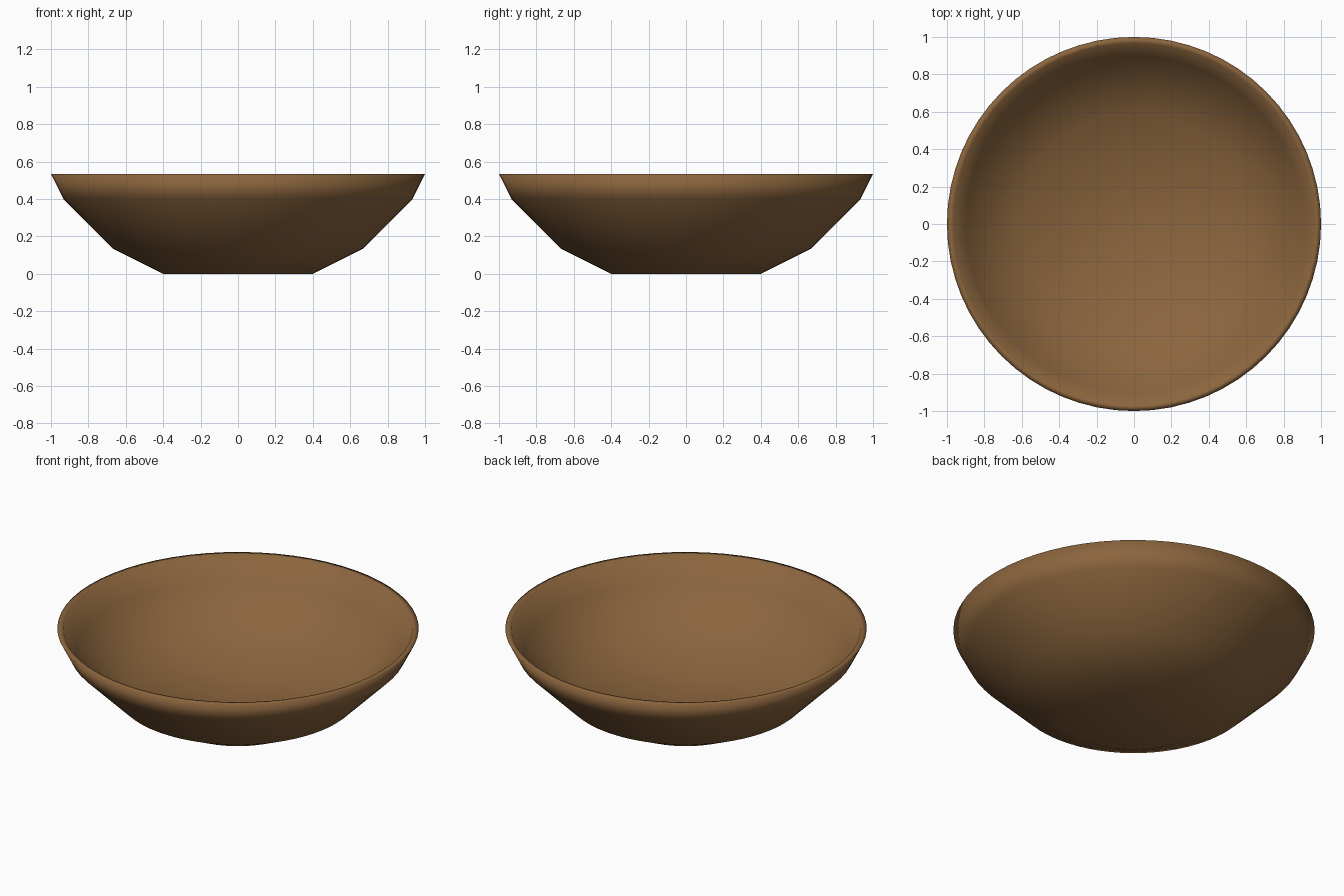
import bpy, bmesh, math

if "Cube" in bpy.data.objects:
    bpy.data.objects.remove(bpy.data.objects["Cube"])

SEGMENTS = 64

# Bowl profile (radius, height): underside centre, outer wall, rim, inner wall, floor centre
profile = [(0, 0), (0.4, 0), (0.667, 0.133), (0.933, 0.4), (1.0, 0.533),
           (0.967, 0.533), (0.9, 0.4), (0.6, 0.167), (0, 0.1)]

bm = bmesh.new()
verts = [bm.verts.new((r, 0, z)) for r, z in profile]
edges = [bm.edges.new(pair) for pair in zip(verts, verts[1:])]
bmesh.ops.spin(bm, geom=verts + edges, cent=(0, 0, 0), axis=(0, 0, 1),
               angle=math.tau, steps=SEGMENTS, use_merge=False)
bmesh.ops.remove_doubles(bm, verts=bm.verts, dist=0.0005)
bmesh.ops.recalc_face_normals(bm, faces=bm.faces)
for face in bm.faces:
    face.smooth = True

mesh = bpy.data.meshes.new("bowl")
bm.to_mesh(mesh)
bm.free()
bowl = bpy.data.objects.new("bowl", mesh)
bpy.context.collection.objects.link(bowl)

# Brown wood
wood = bpy.data.materials.new("brown_wood")
wood.diffuse_color = (0.26, 0.10, 0.024, 1)
wood.use_nodes = True
wood.node_tree.nodes["Principled BSDF"].inputs["Base Color"].default_value = wood.diffuse_color
wood.diffuse_color = (0.258, 0.130, 0.047, 1)
wood.use_nodes = True
wood.node_tree.nodes["Principled BSDF"].inputs["Base Color"].default_value = wood.diffuse_color
mesh.materials.append(wood)
